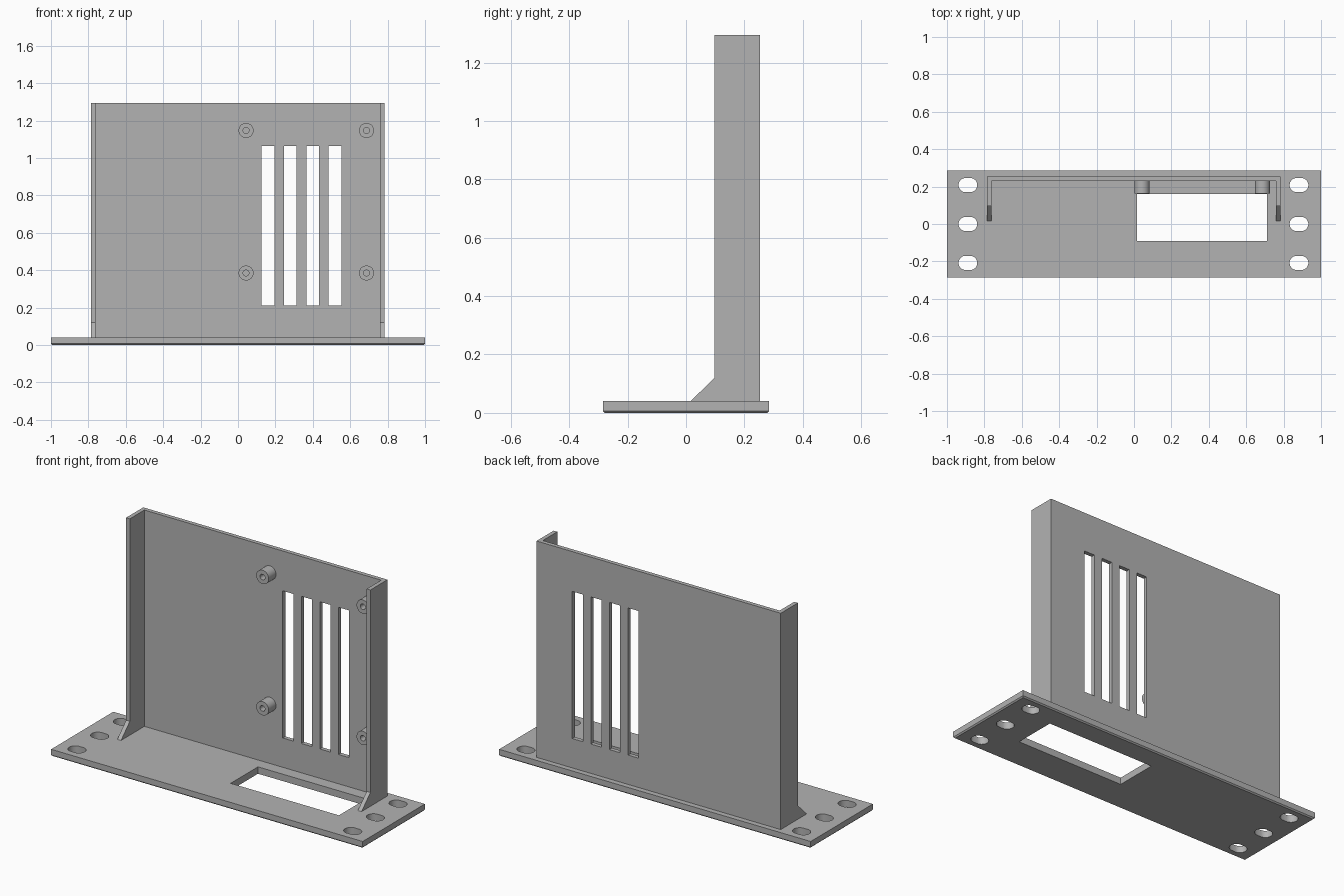
import bpy
import bmesh
from math import cos, sin, pi
from mathutils import Vector

if "Cube" in bpy.data.objects:
    bpy.data.objects.remove(bpy.data.objects["Cube"], do_unlink=True)

grey = bpy.data.materials.new("plain grey")
grey.use_nodes = True
grey.diffuse_color = (0.45, 0.45, 0.45, 1)
grey.node_tree.nodes["Principled BSDF"].inputs["Base Color"].default_value = grey.diffuse_color


def prism(name, outline, axis, lo, hi, bevel=0):
    """Extrude a 2D outline along an axis (x: outline is yz, y: xz, z: xy)."""
    def place(p, d):
        return {"x": (d, *p), "y": (p[0], d, p[1]), "z": (*p, d)}[axis]
    bm = bmesh.new()
    face = bm.faces.new([bm.verts.new(place(p, lo)) for p in outline])
    geom = bmesh.ops.extrude_face_region(bm, geom=[face])["geom"]
    move = Vector(place((0, 0), hi - lo))
    bmesh.ops.translate(bm, vec=move, verts=[g for g in geom if isinstance(g, bmesh.types.BMVert)])
    bmesh.ops.recalc_face_normals(bm, faces=bm.faces)
    if bevel:
        edges = [e for e in bm.edges if all(v.co.z < lo + 0.001 for v in e.verts)]
        bmesh.ops.bevel(bm, geom=edges, offset=bevel, segments=1, affect="EDGES")
    mesh = bpy.data.meshes.new(name)
    bm.to_mesh(mesh)
    bm.free()
    mesh.materials.append(grey)
    obj = bpy.data.objects.new(name, mesh)
    bpy.context.collection.objects.link(obj)
    return obj


def rect(a0, a1, b0, b1):
    return [(a0, b0), (a1, b0), (a1, b1), (a0, b1)]


def rounded(cx, cy, r, stretch=0.0, n=32):
    """Circle, or a slot with round ends when stretched sideways."""
    pts = []
    for i in range(n):
        a = 2 * pi * (i + 0.5) / n
        side = stretch if cos(a) > 0 else -stretch
        pts.append((cx + side + r * cos(a), cy + r * sin(a)))
    return pts


def cut(obj, cutters):
    for c in cutters:
        c.hide_render = True
        mod = obj.modifiers.new("cut", "BOOLEAN")
        mod.operation, mod.solver, mod.object = "DIFFERENCE", "EXACT", c
    bpy.context.view_layer.update()
    result = obj.evaluated_get(bpy.context.evaluated_depsgraph_get())
    mesh = bpy.data.meshes.new_from_object(result)
    obj.modifiers.clear()
    obj.data = mesh
    for c in cutters:
        bpy.data.objects.remove(c, do_unlink=True)


def smooth(obj):
    bpy.ops.object.select_all(action="DESELECT")
    obj.select_set(True)
    bpy.context.view_layer.objects.active = obj
    bpy.ops.object.shade_smooth_by_angle(angle=0.5)


TOP, FLOOR = 1.295, 0.04
BACK, INNER = 0.254, 0.23
LEFT, RIGHT, WALL = 0.782, -0.786, 0.024

# Base plate with chamfered underside, cable window and mounting slots
base = prism("base_plate", rect(-1, 1, -0.285, 0.285), "z", 0, FLOOR, bevel=0.007)
holes = [prism("window_cutter", rect(0.016, 0.711, -0.09, 0.16), "z", -0.1, 0.1)]
for x in (-0.888, 0.882):
    for y in (-0.208, 0, 0.208):
        holes.append(prism("slot_cutter", rounded(x, y, 0.038, 0.012), "z", -0.1, 0.1))
cut(base, holes)
smooth(base)

# Upright panel with four vent slots
panel = prism("back_panel", rect(RIGHT + WALL, LEFT - WALL, FLOOR, TOP), "y", INNER, BACK)
vents = []
for i in range(4):
    x = 0.126 + 0.1195 * i
    vents.append(prism("vent_cutter", rect(x, x + 0.068, 0.21, 1.064), "y", 0.1, 0.4))
cut(panel, vents)

# Side flanges with a sloped foot
flange = [(0.016, FLOOR), (BACK, FLOOR), (BACK, TOP), (0.097, TOP), (0.097, 0.12)]
prism("left_flange", flange, "x", LEFT - WALL, LEFT)
prism("right_flange", flange, "x", RIGHT, RIGHT + WALL)

# Hollow standoffs on the panel
for side, x in (("right", 0.043), ("left", 0.687)):
    for level, z in (("lower", 0.385), ("upper", 1.147)):
        post = prism(f"{level}_{side}_standoff", rounded(x, z, 0.04), "y", 0.163, INNER)
        cut(post, [prism("bore_cutter", rounded(x, z, 0.016), "y", 0.1, 0.3)])
        smooth(post)
